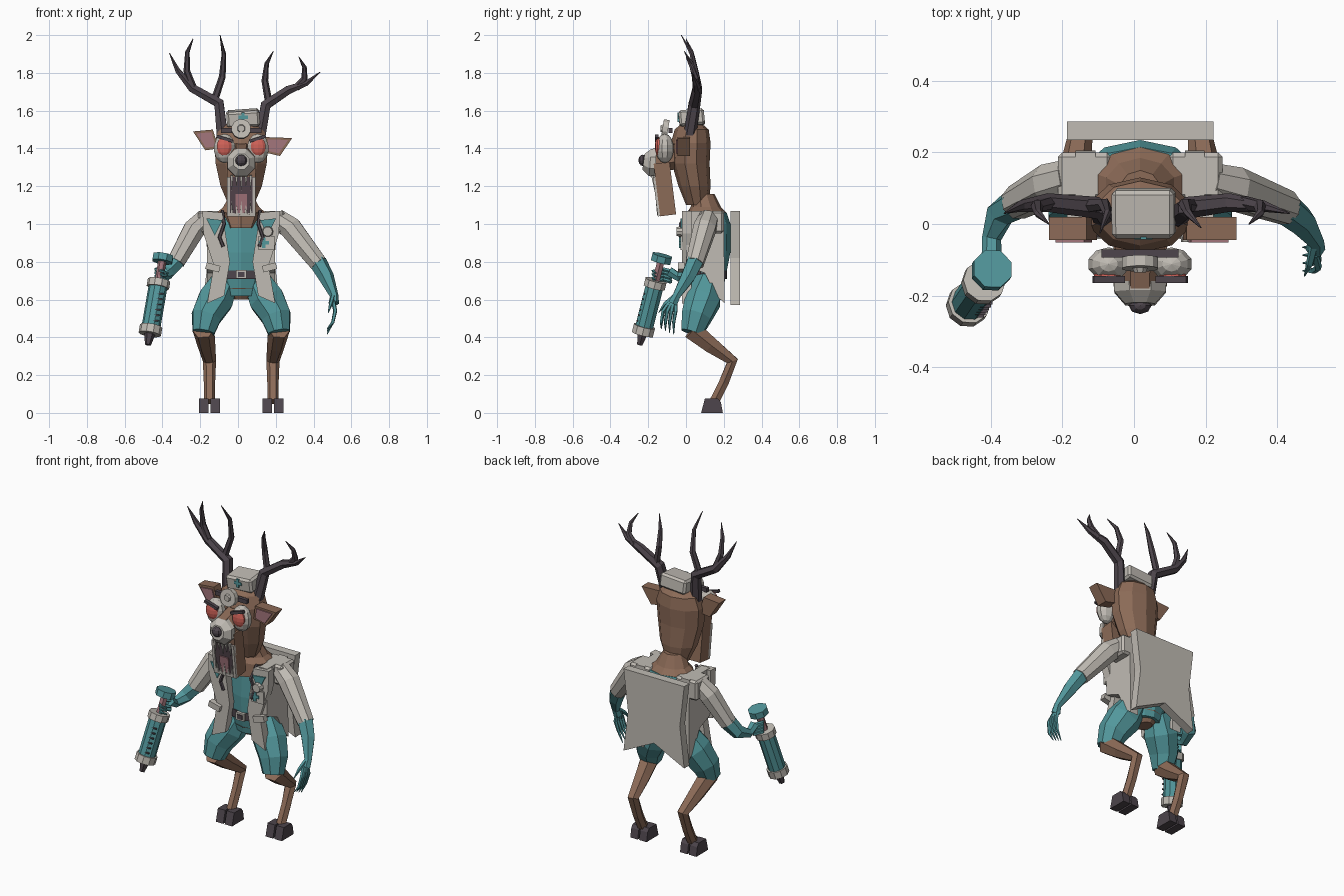
import bpy, bmesh
from math import cos, sin, pi
from mathutils import Vector, Matrix, Euler

if "Cube" in bpy.data.objects:
    bpy.data.objects.remove(bpy.data.objects["Cube"])
CX = 0.017  # body midline


def material(name, rgb):
    m = bpy.data.materials.new(name)
    m.use_nodes = True
    m.diffuse_color = (*rgb, 1)
    m.node_tree.nodes["Principled BSDF"].inputs["Base Color"].default_value = (*rgb, 1)
    return m


TEAL = material("teal cloth", (.085, .31, .33))
GRAY = material("warm gray", (.53, .50, .455))
BROWN = material("brown fur", (.26, .145, .095))
DARK = material("dark horn", (.075, .06, .072))
RED = material("red iris", (.64, .125, .1))
PINK = material("dusty pink", (.37, .18, .2))
MOUTH = material("mouth interior", (.09, .06, .075))


def finish(name, bm, mat):
    bmesh.ops.recalc_face_normals(bm, faces=bm.faces)
    me = bpy.data.meshes.new(name)
    bm.to_mesh(me)
    bm.free()
    me.materials.append(mat)
    ob = bpy.data.objects.new(name, me)
    ob.location.x = CX
    bpy.context.collection.objects.link(ob)
    return ob


def skin(name, rings, mat):
    bm = bmesh.new()
    loops = [[bm.verts.new(p) for p in r] for r in rings]
    for a, b in zip(loops, loops[1:]):
        for i in range(len(a)):
            j = (i + 1) % len(a)
            bm.faces.new((a[i], a[j], b[j], b[i]))
    bm.faces.new(loops[0])
    bm.faces.new(loops[-1])
    return finish(name, bm, mat)


def stack(name, rows, mat, n=10):
    """Horizontal ellipses: z, y centre, x radius, y radius."""
    ang = [2 * pi * (i + .5) / n for i in range(n)]
    return skin(name, [[(rx * cos(a), yc + ry * sin(a), z) for a in ang] for z, yc, rx, ry in rows], mat)


def tube(name, pts, radii, mat, n=6):
    pts = [Vector(p) for p in pts]
    span = [max(p[k] for p in pts) - min(p[k] for p in pts) for k in range(3)]
    ref = Vector([float(k == span.index(min(span))) for k in range(3)])
    rings = []
    for i, (p, r) in enumerate(zip(pts, radii)):
        t = (pts[min(i + 1, len(pts) - 1)] - pts[max(i - 1, 0)]).normalized()
        u = t.cross(ref).normalized()
        v = t.cross(u)
        rings.append([p + r * (u * cos(a) + v * sin(a)) for a in [2 * pi * (k + .5) / n for k in range(n)]])
    return skin(name, rings, mat)


def prism(name, poly, a, b, mat, axis="y"):
    place = (lambda p, t: (p[0], t, p[1])) if axis == "y" else (lambda p, t: (t, p[0], p[1]))
    return skin(name, [[place(p, t) for p in poly] for t in (a, b)], mat)


def box(name, loc, dims, mat, rot=(0, 0, 0), bevel=0):
    bm = bmesh.new()
    bmesh.ops.create_cube(bm, size=1, matrix=Matrix.Diagonal((*dims, 1)))
    if bevel:
        bmesh.ops.bevel(bm, geom=bm.edges[:], offset=bevel, segments=1, affect="EDGES")
    bm.transform(Matrix.Translation(loc) @ Euler(rot).to_matrix().to_4x4())
    return finish(name, bm, mat)


def ball(name, loc, radii, mat, u=10, v=7):
    bm = bmesh.new()
    bmesh.ops.create_uvsphere(bm, u_segments=u, v_segments=v, radius=1)
    bm.transform(Matrix.Translation(loc) @ Matrix.Diagonal((*radii, 1)))
    return finish(name, bm, mat)


def flip(pts, s):
    return [(p[0] * s, *p[1:]) for p in pts]


def cross(name, x, y, z, size):
    box(name + "_upright", (x, y, z), (size / 3, .008, size), TEAL)
    box(name + "_bar", (x, y, z), (size, .007, size / 3), TEAL)


# Torso, neck and head
stack("shirt", [(.62, .11, .09, .08), (.72, .11, .125, .1), (.85, .12, .15, .115),
                (1, .125, .17, .11), (1.06, .125, .15, .09)], TEAL)
stack("neck", [(.98, .11, .09, .115), (1.06, .11, .135, .105), (1.09, .105, .1, .08), (1.16, .09, .06, .06)], BROWN)
stack("head", [(1.1, .06, .07, .06), (1.2, .045, .115, .085), (1.32, .025, .142, .1),
               (1.43, .025, .15, .105), (1.5, .03, .125, .09), (1.535, .03, .07, .05)], BROWN)
stack("belt", [(.71, .11, .128, .108), (.755, .11, .13, .108)], DARK)
box("belt_buckle", (0, .003, .733), (.055, .02, .045), GRAY)
box("buckle_centre", (0, -.008, .733), (.034, .008, .026), DARK)
stack("pelvis", [(.6, .11, .04, .05), (.66, .11, .1, .09)], BROWN)

# Coat
back = [(-.205, 1.07), (.205, 1.07), (.175, .82), (.205, .57), (0, .67), (-.205, .57), (-.175, .82)]
prism("coat_back", back, .235, .286, GRAY)
panel = [(.205, 1.07), (.10, 1.06), (.06, .8), (.07, .74), (.09, .62), (.18, .58), (.145, .78), (.2, .95)]
side = [(.0, 1.07), (.2, 1.07), (.205, .58), (.16, .62), (.1, .74), (.0, .78)]
for s, tag in ((-1, "right"), (1, "left")):
    prism(tag + "_coat_panel", flip(panel, s), -.02, .03, GRAY)
    prism(tag + "_coat_side", side, s * .125, s * .18, GRAY, "x")
    box(tag + "_shoulder", (s * .155, .135, 1.01), (.15, .13, .12), GRAY, bevel=.012)
    prism(tag + "_lapel", flip([(.185, 1.03), (.10, 1.02), (.14, .94)], s), -.028, -.019, TEAL)
    box(tag + "_pocket_flap", (s * .15, -.025, .77), (.075, .035, .035), GRAY, (0, s * -.25, 0))
    tube(tag + "_stethoscope_tube", flip([(.1, .02, 1.07), (.09, -.03, 1), (.115, -.03, .93), (.095, -.03, .88)], s),
         [.01] * 4, DARK, 5)
box("chest_pocket", (.135, -.024, .9), (.085, .012, .075), GRAY)
cross("pocket_cross", .12, -.033, .9, .055)
tube("stethoscope_disc", [(.14, -.02, .96), (.14, -.05, .96)], [.03, .025], GRAY, 10)

# Legs
for s, tag in ((-1, "right"), (1, "left")):
    tube(tag + "_thigh", flip([(.085, .12, .7), (.135, .09, .6), (.185, .055, .51), (.2, .03, .425)], s),
         [.075, .1, .085, .062], TEAL, 8)
    tube(tag + "_shin", flip([(.2, .03, .44), (.185, .13, .36), (.168, .245, .275), (.168, .2, .16), (.168, .15, .06)], s),
         [.058, .048, .035, .03, .03], BROWN)
    for k in (-1, 1):
        x = s * .168 + k * .03
        prism(tag + "_hoof_toe", [(.08, 0), (.195, 0), (.185, .055), (.17, .075), (.1, .075)],
              x - .025, x + .025, DARK, "x")

# Arms
tube("right_sleeve", [(-.19, .13, 1.03), (-.25, .11, .97), (-.345, .06, .8)], [.055, .062, .05], GRAY, 8)
tube("right_forearm", [(-.34, .063, .81), (-.39, .03, .745), (-.415, -.04, .72), (-.415, -.09, .75)],
     [.048, .042, .027, .028], TEAL)
tube("left_sleeve", [(.19, .12, 1.03), (.26, .1, .98), (.41, .045, .79)], [.055, .064, .05], GRAY, 8)
tube("left_forearm", [(.405, .047, .8), (.45, .01, .72), (.492, -.05, .62), (.49, -.07, .58)],
     [.048, .042, .023, .028], TEAL)
for i in range(4):
    y = -.045 - .022 * i
    tube("left_finger", [(.487, -.055 - .01 * i, .59), (.498, y - .01, .54), (.485, y - .02, .48), (.455, y - .02, .415 + .01 * i)],
         [.012, .011, .009, .002], TEAL, 5)
    tube("right_finger", [(-.415, -.08, .75 - .018 * i), (-.45, -.12, .76 - .018 * i), (-.42, -.175, .75 - .018 * i), (-.385, -.16, .74 - .018 * i)],
         [.012, .011, .009, .004], TEAL, 5)
tube("left_thumb", [(.487, -.06, .62), (.475, -.11, .58), (.46, -.145, .53)], [.013, .011, .002], TEAL, 5)

# Syringe, placed by fraction along its axis
top, tip = Vector((-.412, -.125, .835)), Vector((-.494, -.245, .36))


def syringe(name, a, b, r, mat, r2=None, n=10):
    tube(name, [top.lerp(tip, a), top.lerp(tip, b)], [r, r2 or r], mat, n)


syringe("plunger_cap", 0, .075, .057, TEAL, n=8)
syringe("plunger_rod", .07, .3, .022, PINK, n=6)
syringe("syringe_top_ring", .28, .36, .06, GRAY)
syringe("syringe_barrel", .35, .82, .05, TEAL)
syringe("syringe_bottom_ring", .79, .88, .06, GRAY)
syringe("syringe_nozzle", .87, 1, .03, DARK, .016, 6)
for i in range(6):
    p = top.lerp(tip, .43 + .06 * i)
    box("syringe_mark", (p.x + .02, p.y - .045, p.z), (.03, .008, .007), DARK)

# Snout and open jaw
tube("muzzle_bridge", [(0, -.05, 1.36), (0, -.17, 1.335)], [.075, .068], BROWN, 8)
tube("snout", [(0, -.16, 1.325), (0, -.19, 1.325), (0, -.225, 1.33)], [.08, .078, .045], GRAY, 8)
ball("nose", (0, -.228, 1.337), (.032, .024, .03), DARK, 8, 6)
tilt = Euler((.125, 0, 0))


def on_jaw(x, y, z):
    return Vector((0, -.112, 1.185)) + tilt.to_matrix() @ Vector((x, y, z))


box("jaw", on_jaw(0, 0, 0), (.15, .085, .28), BROWN, tilt)
box("mouth_lining", on_jaw(0, -.044, -.03), (.13, .008, .2), MOUTH, tilt)
box("tongue", on_jaw(0, -.05, -.07), (.06, .008, .1), PINK, tilt)
box("lower_gum", on_jaw(0, -.045, -.13), (.15, .02, .018), GRAY, tilt)
for s in (-1, 1):
    box("jaw_rim", on_jaw(s * .067, -.045, -.03), (.016, .02, .2), GRAY, tilt)
for i in range(5):
    x = -.05 + .025 * i
    length = .04 + .02 * (i % 2 == 0)
    tube("upper_tooth", [on_jaw(x, -.055, .08), on_jaw(x, -.055, .06 - length)], [.011, .001], GRAY, 4)
    tube("lower_tooth", [on_jaw(x, -.05, -.13), on_jaw(x, -.055, -.12 + length)], [.011, .001], GRAY, 4)

# Eyes, brows and head mirror
for s in (-1, 1):
    ball("eyeball", (s * .088, -.112, 1.4), (.06, .048, .078), GRAY)
    ball("iris", (s * .09, -.145, 1.41), (.042, .02, .05), RED)
    box("brow", (s * .088, -.155, 1.452), (.09, .02, .016), DARK, (0, s * -.3, 0))
box("mirror_strap", (0, -.082, 1.495), (.215, .022, .025), DARK)
tube("head_mirror", [(0, -.095, 1.5), (0, -.125, 1.505)], [.052, .052], GRAY, 12)
tube("mirror_hub", [(0, -.12, 1.505), (0, -.135, 1.505)], [.024, .018], GRAY, 8)

# Cap
box("cap", (.01, .03, 1.56), (.175, .135, .085), GRAY, (.1, -.07, 0), .012)
cross("cap_cross", .01, -.04, 1.565, .05)

# Ears
for tag, ear in (("right", [(-.255, 1.49), (-.15, 1.5), (-.12, 1.4), (-.19, 1.39)]),
                 ("left", [(.27, 1.455), (.205, 1.36), (.12, 1.38), (.13, 1.46)])):
    cx, cz = sum(p[0] for p in ear) / 4, sum(p[1] for p in ear) / 4
    prism(tag + "_ear", ear, -.045, .02, BROWN)
    prism(tag + "_ear_lining", [(cx + .75 * (x - cx), cz + .75 * (z - cz)) for x, z in ear], -.052, -.044, PINK)

# Antlers
thick, thin = [.034, .031, .026, .016, .002], [.02, .018, .012, .002]
tube("right_antler", [(-.1, .02, 1.47), (-.118, .045, 1.64), (-.26, .06, 1.72), (-.335, .05, 1.81), (-.38, .03, 1.905)], thick, DARK)
tube("right_antler_outer_tine", [(-.25, .06, 1.71), (-.288, .05, 1.81), (-.285, .03, 1.91), (-.255, .0, 1.98)], thin, DARK)
tube("right_antler_inner_tine", [(-.14, .05, 1.66), (-.1, .055, 1.78), (-.092, .03, 1.9), (-.112, -.025, 2.0)], thin, DARK)
tube("left_antler", [(.1, .02, 1.47), (.13, .045, 1.63), (.25, .06, 1.71), (.345, .05, 1.745), (.418, .03, 1.805)], thick, DARK)
tube("left_antler_inner_tine", [(.145, .05, 1.65), (.125, .055, 1.76), (.135, .03, 1.85), (.17, -.01, 1.915)], thin, DARK)
tube("left_antler_outer_tine", [(.29, .06, 1.72), (.335, .05, 1.77), (.335, .03, 1.83), (.305, .0, 1.885)], thin, DARK)
